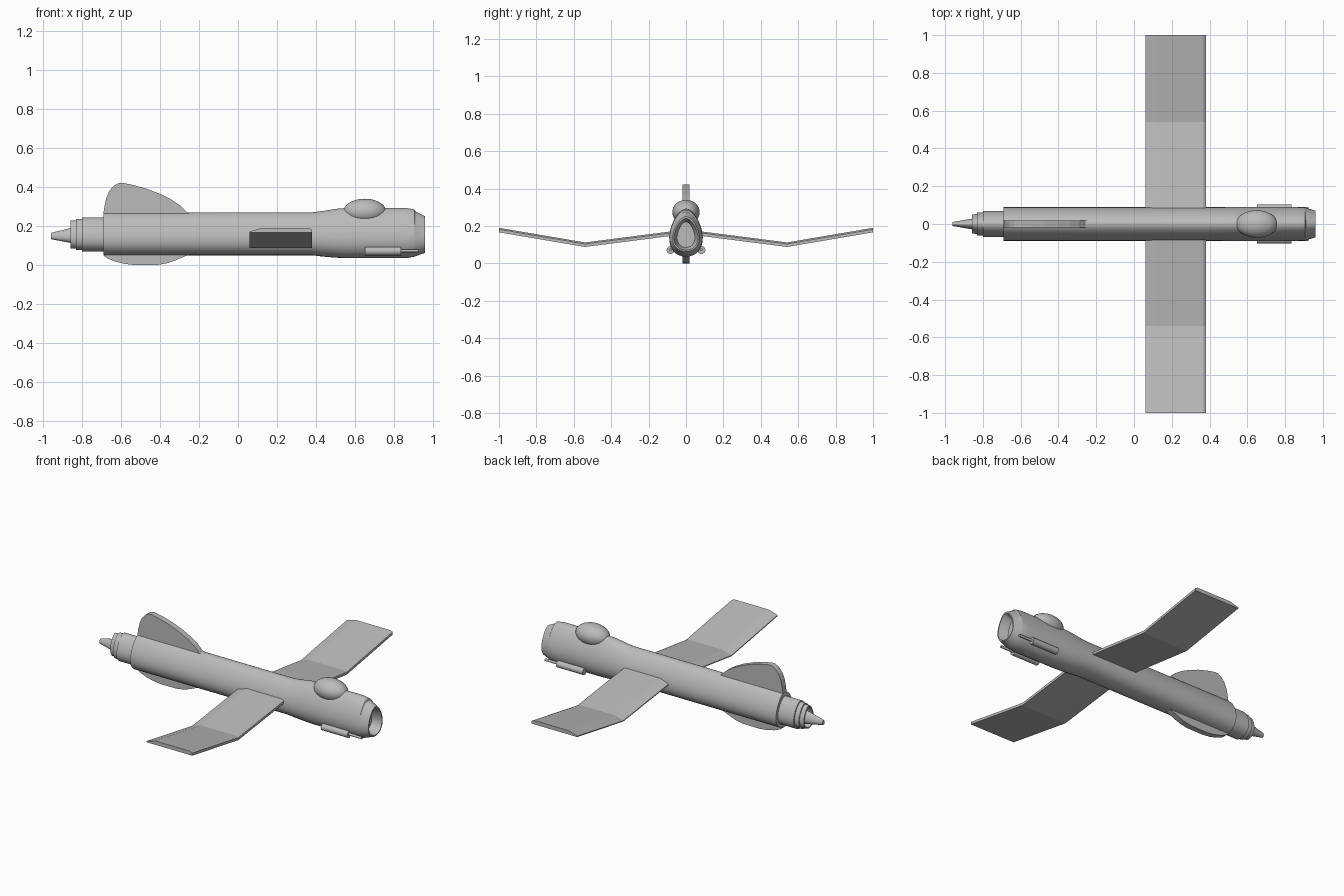
import bpy, bmesh, math

grey = bpy.data.materials.new("light grey")
grey.diffuse_color = (0.5, 0.5, 0.5, 1)


def finish(name, bm, smooth=None):
    bmesh.ops.recalc_face_normals(bm, faces=bm.faces)
    me = bpy.data.meshes.new(name)
    bm.to_mesh(me)
    bm.free()
    me.materials.append(grey)
    ob = bpy.data.objects.new(name, me)
    bpy.context.collection.objects.link(ob)
    if smooth:
        bpy.ops.object.select_all(action='DESELECT')
        ob.select_set(True)
        bpy.context.view_layer.objects.active = ob
        bpy.ops.object.shade_smooth_by_angle(angle=math.radians(smooth))
    return ob


def skin(name, rings, smooth=None):
    """Join equal-length rings of points, capping both ends."""
    bm = bmesh.new()
    vs = [[bm.verts.new(p) for p in ring] for ring in rings]
    n = len(vs[0])
    for a, b in zip(vs, vs[1:]):
        for i in range(n):
            j = (i + 1) % n
            bm.faces.new((a[i], a[j], b[j], b[i]))
    bm.faces.new(vs[0])
    bm.faces.new(vs[-1])
    return finish(name, bm, smooth)


def egg(x, z0, z1, hw, cy=0, k=0.25, n=36):
    """Egg-shaped section at x, narrower towards the top."""
    ring = []
    for i in range(n):
        t = 2 * math.pi * i / n
        y = hw * 0.96 * math.sin(t) * (1 - k * math.cos(t))
        ring.append((x, cy + y, (z0 + z1) / 2 + (z1 - z0) / 2 * math.cos(t)))
    return ring


def plate(name, outline, half):
    """Flat fin from an x-z outline."""
    skin(name, [[(x, s * half, z) for x, z in outline] for s in (-1, 1)])


# Fuselage with the recessed nose intake
skin("fuselage", [egg(*s) for s in [
    (-0.69, 0.05, 0.27, 0.09), (0.38, 0.05, 0.27, 0.09),
    (0.44, 0.043, 0.278, 0.09), (0.50, 0.038, 0.288, 0.091),
    (0.56, 0.035, 0.293, 0.091), (0.86, 0.035, 0.293, 0.091),
    (0.905, 0.043, 0.285, 0.089), (0.91, 0.045, 0.275, 0.087),
    (0.96, 0.063, 0.25, 0.072), (0.96, 0.07, 0.24, 0.065),
    (0.90, 0.085, 0.222, 0.048)]], 20)

# Stepped tail nozzle, hollow at the back
skin("tail_nozzle", [egg(*s) for s in [
    (-0.66, 0.07, 0.243, 0.071), (-0.80, 0.07, 0.243, 0.071),
    (-0.80, 0.077, 0.236, 0.062), (-0.83, 0.077, 0.236, 0.062),
    (-0.83, 0.085, 0.228, 0.054), (-0.858, 0.085, 0.228, 0.050),
    (-0.858, 0.092, 0.220, 0.044), (-0.79, 0.092, 0.220, 0.044)]], 20)

# Exhaust cone
skin("exhaust_cone", [egg(*s) for s in [
    (-0.78, 0.10, 0.21, 0.042), (-0.855, 0.113, 0.19, 0.029),
    (-0.96, 0.133, 0.165, 0.011)]], 20)

# Bubble canopy
bm = bmesh.new()
bmesh.ops.create_uvsphere(bm, u_segments=32, v_segments=18, radius=1)
bmesh.ops.scale(bm, vec=(0.11, 0.073, 0.066), verts=bm.verts)
bmesh.ops.translate(bm, vec=(0.65, 0, 0.274), verts=bm.verts)
finish("canopy", bm, 40)

# Upper and lower tail fins
plate("tail_fin", [
    (-0.22, 0.25), (-0.26, 0.27), (-0.295, 0.305), (-0.34, 0.335),
    (-0.40, 0.365), (-0.47, 0.392), (-0.54, 0.411), (-0.59, 0.421),
    (-0.61, 0.421), (-0.635, 0.408), (-0.66, 0.38), (-0.675, 0.345),
    (-0.684, 0.305), (-0.69, 0.265), (-0.69, 0.22), (-0.26, 0.22)], 0.018)
plate("lower_fin", [
    (-0.26, 0.08), (-0.26, 0.05), (-0.32, 0.024), (-0.36, 0.01),
    (-0.41, 0.001), (-0.47, 0.0), (-0.53, 0.0), (-0.58, 0.006),
    (-0.63, 0.018), (-0.67, 0.034), (-0.69, 0.05), (-0.69, 0.08)], 0.018)

for side, tag in ((-1, "right"), (1, "left")):
    # Cranked wing: down to the bend, then up to the tip
    rings = []
    for y, z in ((0, 0.157), (0.54, 0.088), (1.0, 0.166)):
        rings.append([(x, side * y, z + dz) for x, dz in (
            (0.06, 0), (0.38, 0), (0.38, 0.016), (0.365, 0.024),
            (0.12, 0.024), (0.06, 0.006))])
    skin("wing_" + tag, rings)

    # Gun pod and barrel under the nose
    y = side * 0.083
    skin("gun_pod_" + tag, [egg(x, 0.05, 0.092, 0.0215, y, 0, 16)
                            for x in (0.65, 0.835)], 40)
    skin("gun_barrel_" + tag, [egg(x, 0.065, 0.081, 0.008, y, 0, 10)
                               for x in (0.82, 0.925)], 40)
